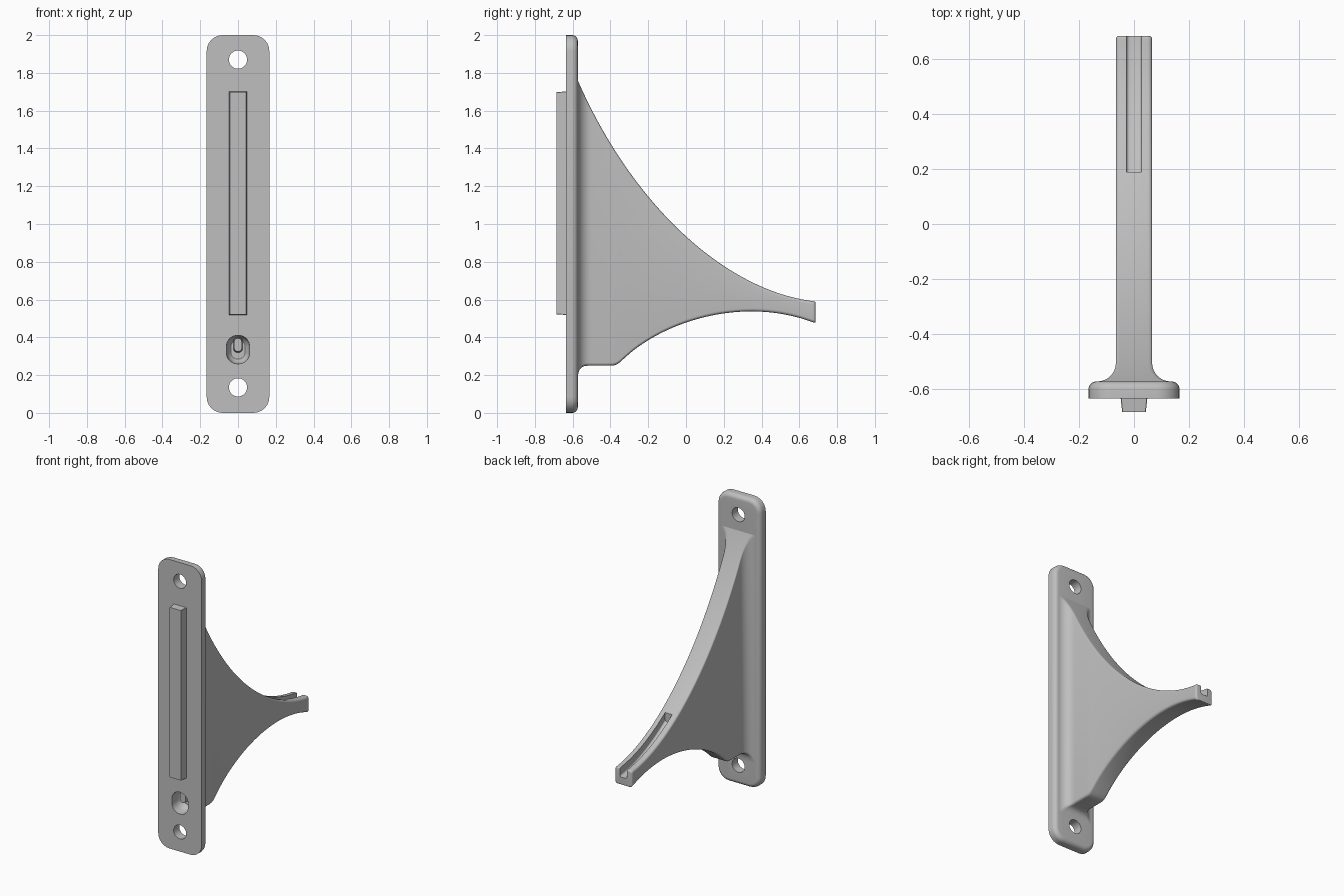
import bpy, bmesh, math
from mathutils import Vector
from mathutils.geometry import interpolate_bezier

cube = bpy.data.objects.get("Cube")
if cube:
    bpy.data.objects.remove(cube, do_unlink=True)

GREY = (0.52, 0.52, 0.52, 1)
mat = bpy.data.materials.new("light_grey_plastic")
mat.use_nodes = True
mat.diffuse_color = GREY
mat.node_tree.nodes["Principled BSDF"].inputs["Base Color"].default_value = GREY


def section(y, half, z0, z1, r, steps=6):
    """Rounded rectangle in the plane of constant y."""
    pts = []
    corners = [(half - r, z1 - r), (r - half, z1 - r), (r - half, z0 + r), (half - r, z0 + r)]
    for i, (cx, cz) in enumerate(corners):
        for k in range(steps + 1):
            a = math.pi / 2 * (i + k / steps)
            pts.append(Vector((cx + r * math.cos(a), y, cz + r * math.sin(a))))
    return pts


def loft(name, sections):
    """Closed solid skinned through a row of equal sections."""
    bm = bmesh.new()
    rings = [[bm.verts.new(p) for p in s] for s in sections]
    n = len(rings[0])
    for a, b in zip(rings, rings[1:]):
        for i in range(n):
            j = (i + 1) % n
            bm.faces.new((a[i], a[j], b[j], b[i]))
    bm.faces.new(rings[0])
    bm.faces.new(rings[-1])
    bmesh.ops.recalc_face_normals(bm, faces=bm.faces)
    me = bpy.data.meshes.new(name)
    bm.to_mesh(me)
    bm.free()
    me.materials.append(mat)
    ob = bpy.data.objects.new(name, me)
    bpy.context.collection.objects.link(ob)
    return ob


def activate(ob):
    bpy.ops.object.select_all(action='DESELECT')
    ob.select_set(True)
    bpy.context.view_layer.objects.active = ob


def cut(ob, cutters):
    activate(ob)
    for c in cutters:
        mod = ob.modifiers.new("cut", 'BOOLEAN')
        mod.operation = 'DIFFERENCE'
        mod.solver = 'EXACT'
        mod.object = c
        bpy.ops.object.modifier_apply(modifier=mod.name)


def bezier(pts, n=40):
    return interpolate_bezier(*[Vector(p) for p in pts], n)


def height(path, y):
    """Height of a profile path at depth y."""
    for a, b in zip(path, path[1:]):
        if a.x <= y <= b.x and b.x > a.x:
            return a.y + (b.y - a.y) * (y - a.x) / (b.x - a.x)
    return path[0].y if y < path[0].x else path[-1].y


FRONT, BACK, TIP = -0.635, -0.573, 0.685

# Side profile of the arm
upper = bezier([(BACK, 1.76), (-0.28, 1.09), (0.22, 0.64), (TIP, 0.59)])
lower = (bezier([(BACK, 0.185), (-0.57, 0.24), (-0.55, 0.25), (-0.51, 0.25)])
         + bezier([(-0.40, 0.25), (-0.36, 0.25), (-0.355, 0.265), (-0.32, 0.295)])
         + bezier([(-0.32, 0.295), (-0.12, 0.48), (0.30, 0.625), (TIP, 0.475)]))

# Back plate: flat front, rounded rim at the back
R = 0.03
plate_rows = [(FRONT, 0)]
for k in range(9):
    a = math.pi / 2 * k / 8
    plate_rows.append((BACK - R + R * math.sin(a), R * (1 - math.cos(a))))
plate = loft("back_plate", [section(y, 0.166 - d, d, 2 - d, 0.085 - d) for y, d in plate_rows])

# Arm: flared into the plate, rounded at the tip
FLARE, SOFT = 0.068, 0.012


def arm_section(y):
    half, inset = 0.066, 0
    d = max(y - BACK, 0)
    if d < FLARE:
        half += FLARE - math.sqrt(FLARE ** 2 - (FLARE - d) ** 2)
    t = y - (TIP - SOFT)
    if t > 0:
        inset = SOFT - math.sqrt(max(SOFT ** 2 - t ** 2, 0))
    return section(y, half - inset, height(lower, y) + inset * 0.5,
                   height(upper, y) - inset * 0.5, 0.016)


stations = [BACK - 0.012]
stations += [BACK + FLARE * (k / 14) ** 2 for k in range(15)]
START = BACK + FLARE
stations += [START + (TIP - SOFT - START) * k / 80 for k in range(1, 81)]
stations += [TIP - SOFT + SOFT * math.sin(math.pi / 2 * k / 5) for k in range(1, 6)]
arm = loft("support_arm", [arm_section(y) for y in stations])

# Front rail, slightly tapered
rail = loft("front_rail", [section(FRONT + 0.005, 0.049, 0.518, 1.702, 0.002, 1),
                           section(-0.685, 0.043, 0.522, 1.698, 0.002, 1)])

# Screw holes
cutters = []
for z in (0.135, 1.87):
    cutters.append(loft("hole_cutter", [section(y, 0.048, z - 0.048, z + 0.048, 0.0479, 10)
                                        for y in (-0.8, -0.56)]))

# Pocket in the lower front
pocket = loft("pocket_cutter", [section(y, h, 0.335 - v, 0.335 + v, h * 0.95, 8)
                                for y, h, v in ((-0.66, 0.062, 0.076), (-0.59, 0.060, 0.074),
                                                (-0.555, 0.052, 0.066), (-0.54, 0.038, 0.05))])

# Groove along the top of the tip
groove_y = [0.19 + 0.6 * k / 40 for k in range(41)]
groove = loft("groove_cutter", [section(y, 0.027, height(upper, y) - 0.06,
                                        height(upper, y) + 0.1, 0.012) for y in groove_y])

cut(plate, cutters + [pocket])
cut(arm, [pocket, groove])
for c in cutters + [pocket, groove]:
    bpy.data.objects.remove(c, do_unlink=True)

# Small rib inside the pocket
rib = loft("pocket_rib", [section(-0.605, 0.020, 0.325, 0.395, 0.018),
                          section(-0.535, 0.024, 0.32, 0.40, 0.018)])

for ob in (plate, arm, rail, rib):
    activate(ob)
    bpy.ops.object.shade_smooth_by_angle(angle=math.radians(35))
